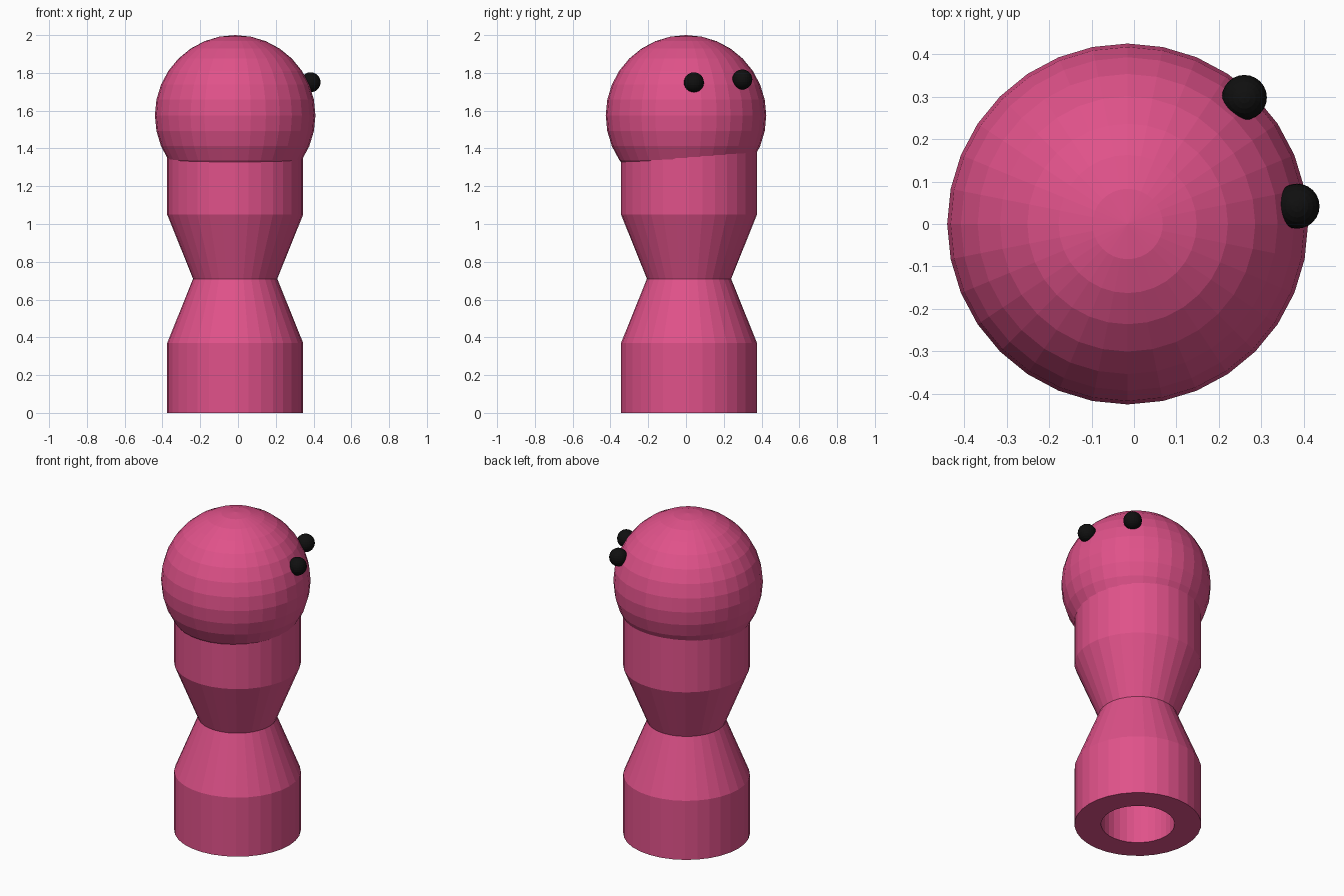
import bpy, bmesh, math

if "Cube" in bpy.data.objects:
    bpy.data.objects.remove(bpy.data.objects["Cube"])


def material(name, rgb):
    m = bpy.data.materials.new(name)
    m.diffuse_color = (*rgb, 1)
    m.use_nodes = True
    m.node_tree.nodes["Principled BSDF"].inputs["Base Color"].default_value = m.diffuse_color
    return m


pink = material("pink", (0.745, 0.084, 0.254))
black = material("black", (0.005, 0.005, 0.005))


def add_object(name, bm, mat, location):
    bmesh.ops.recalc_face_normals(bm, faces=bm.faces)
    mesh = bpy.data.meshes.new(name)
    bm.to_mesh(mesh)
    bm.free()
    mesh.materials.append(mat)
    obj = bpy.data.objects.new(name, mesh)
    obj.location = location
    bpy.context.collection.objects.link(obj)
    return obj


def ball(name, radius, segments, rings, mat, location):
    bm = bmesh.new()
    bmesh.ops.create_uvsphere(bm, u_segments=segments, v_segments=rings, radius=radius)
    return add_object(name, bm, mat, location)


def lathe(name, profile, sides, mat, location):
    """Spin a closed (radius, height) profile around z."""
    bm = bmesh.new()
    rings = []
    for r, z in profile:
        rings.append([bm.verts.new((r * math.cos(math.tau * i / sides),
                                    r * math.sin(math.tau * i / sides), z))
                      for i in range(sides)])
    for a, b in zip(rings, rings[1:] + rings[:1]):
        for i in range(sides):
            j = (i + 1) % sides
            bm.faces.new((a[i], a[j], b[j], b[i]))
    return add_object(name, bm, mat, location)


# Waisted body with a straight bore open at the bottom
lathe("body", [(0.36, 0), (0.36, 0.37), (0.223, 0.71), (0.36, 1.05), (0.36, 1.42),
               (0.209, 1.42), (0.209, 0)], 32, pink, (-0.015, 0.016, 0))

# Round head, closing the top of the bore
ball("head", 0.425, 32, 16, pink, (-0.015, 0, 1.575))

# Two small bead eyes on the right-hand side
for name, spot in (("eye_front", (0.384, 0.042, 1.75)), ("eye_back", (0.26, 0.298, 1.765))):
    ball(name, 0.053, 24, 12, black, spot)
